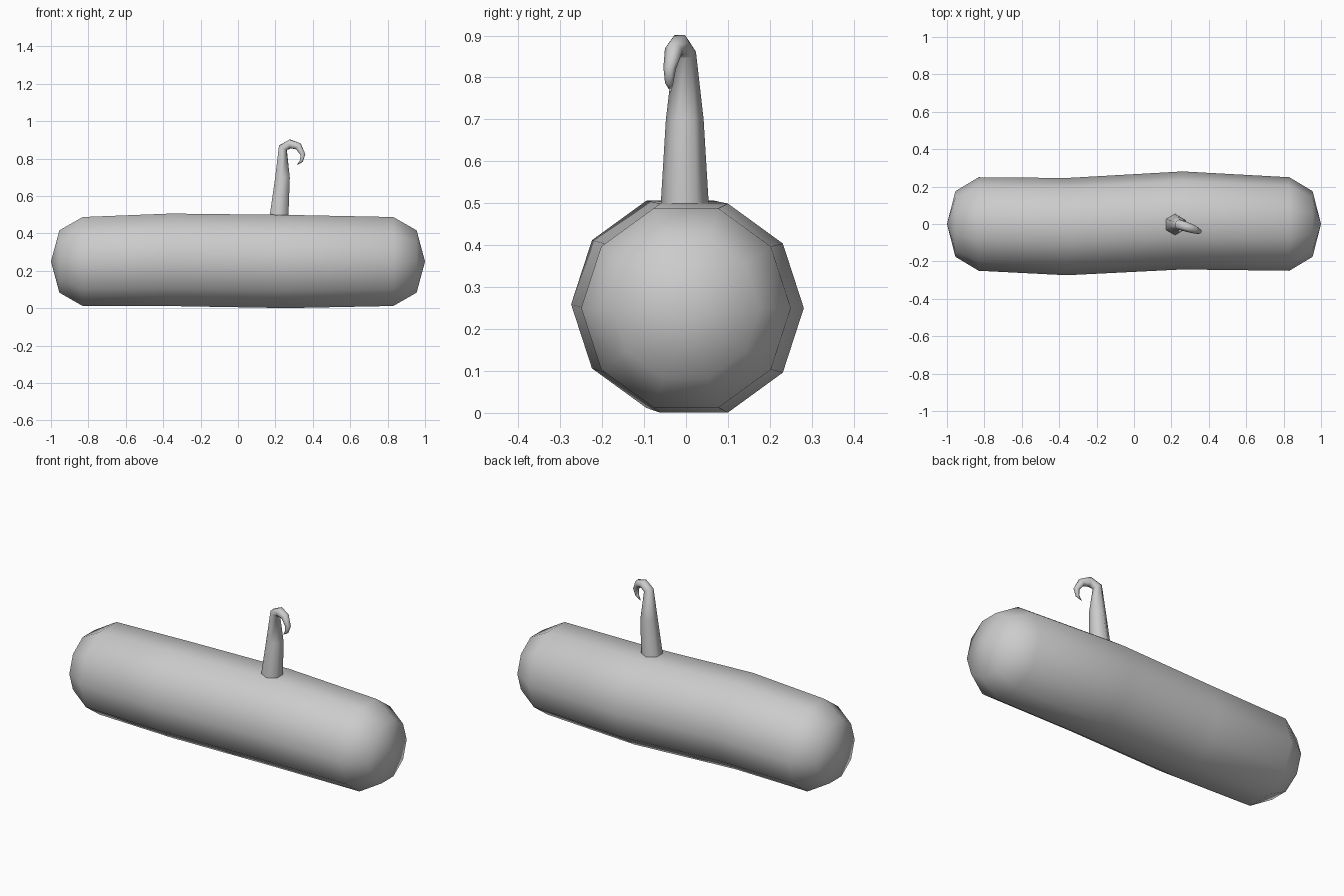
import bpy, bmesh, math
from mathutils import Vector

if "Cube" in bpy.data.objects:
    bpy.data.objects.remove(bpy.data.objects["Cube"])


def make_tube(name, path, radii, sides, start_dir, up, phase=0.0, tip_start=None, tip_end=None):
    """Loft rings of given radii along a path, with pointed or flat ends."""
    bm = bmesh.new()
    pts = [Vector(p) for p in path]
    rings = []
    for i, (p, r) in enumerate(zip(pts, radii)):
        if i == 0:
            t = Vector(start_dir)
        else:
            a = (p - pts[i - 1]).normalized()
            nxt = pts[i + 1] if i + 1 < len(pts) else (Vector(tip_end) if tip_end else p + a)
            t = a + (nxt - p).normalized()
        t.normalize()
        u = Vector(up)
        u = (u - t * u.dot(t)).normalized()
        v = t.cross(u)
        rings.append([bm.verts.new(p + r * (u * math.cos(phase + k * math.tau / sides)
                                            + v * math.sin(phase + k * math.tau / sides)))
                      for k in range(sides)])
    for a, b in zip(rings, rings[1:]):
        for k in range(sides):
            n = (k + 1) % sides
            bm.faces.new((a[k], a[n], b[n], b[k]))
    for ring, tip in ((rings[0], tip_start), (rings[-1], tip_end)):
        if tip:
            c = bm.verts.new(tip)
            for k in range(sides):
                bm.faces.new((ring[k], ring[(k + 1) % sides], c))
    bmesh.ops.recalc_face_normals(bm, faces=bm.faces)
    for f in bm.faces:
        f.smooth = True
    me = bpy.data.meshes.new(name)
    bm.to_mesh(me)
    bm.free()
    ob = bpy.data.objects.new(name, me)
    bpy.context.collection.objects.link(ob)
    return ob


# Ten-sided log with slightly wandering middle rings and domed ends
log_path = [(-0.955, 0, 0.25), (-0.83, 0, 0.25), (-0.36, -0.014, 0.259),
            (0.26, 0.019, 0.25), (0.83, 0, 0.25), (0.955, 0, 0.25)]
log_radii = [0.175, 0.25, 0.26, 0.262, 0.25, 0.175]
log = make_tube("log", log_path, log_radii, 10, (1, 0, 0), (0, 1, 0),
                tip_start=(-1, 0, 0.25), tip_end=(1, 0, 0.25))
# Keep log rings square to the x axis
for i, (p, r) in enumerate(zip(log_path, log_radii)):
    for k in range(10):
        a = k * math.tau / 10
        log.data.vertices[i * 10 + k].co = (p[0], p[1] + r * math.cos(a), p[2] + r * math.sin(a))

# Tapering twig that curls over into a hook
twig_path = [(0.219, -0.003, 0.485), (0.238, -0.003, 0.70), (0.240, -0.003, 0.858),
             (0.280, -0.015, 0.879), (0.322, -0.029, 0.866), (0.347, -0.039, 0.822),
             (0.339, -0.040, 0.787)]
twig_radii = [0.058, 0.045, 0.027, 0.026, 0.022, 0.015, 0.010]
make_tube("hooked_twig", twig_path, twig_radii, 6, (0.08, 0, 1), (0, 1, 0),
          tip_end=(0.313, -0.036, 0.764))
